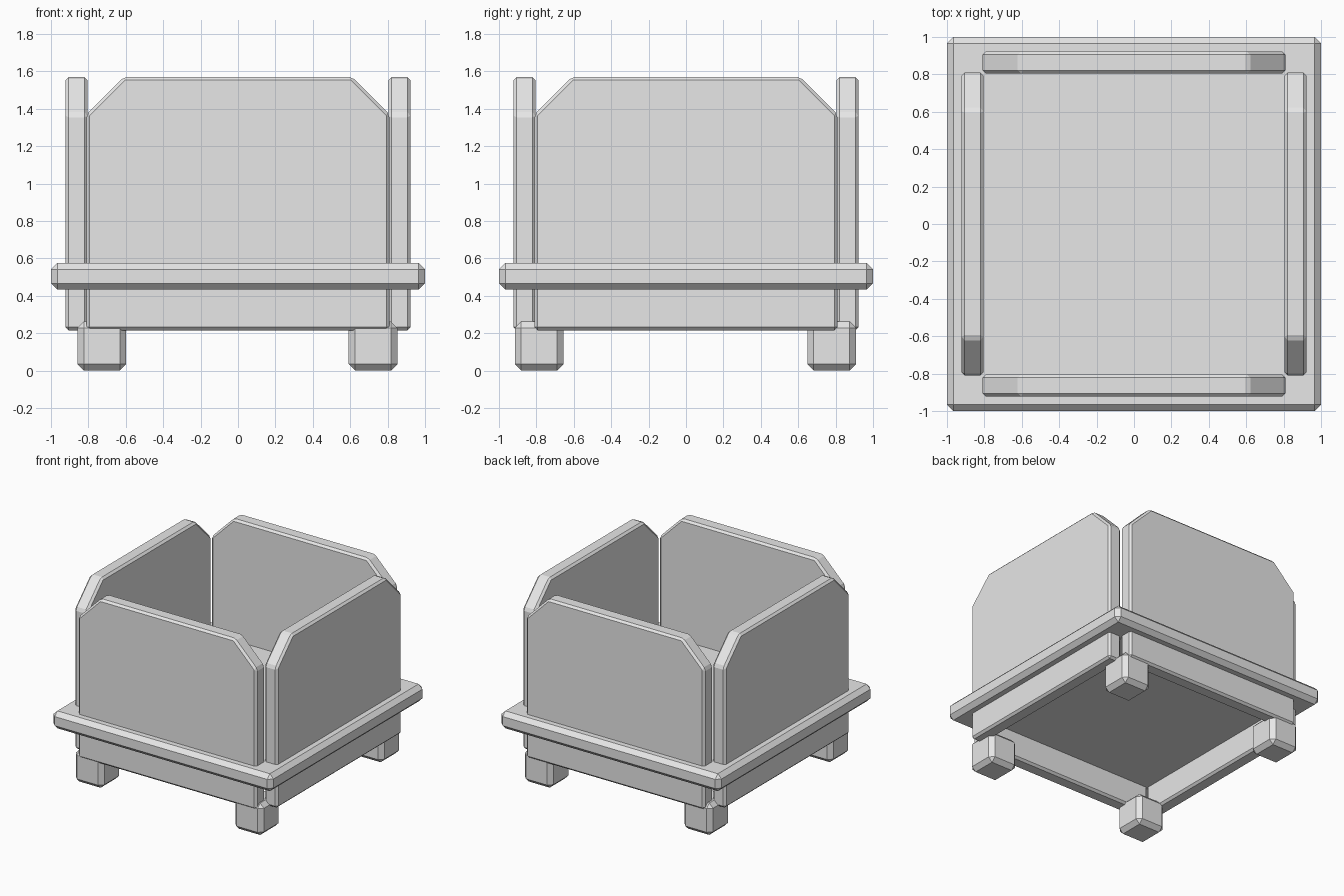
import bpy
import bmesh
from math import radians
from mathutils import Matrix

cube = bpy.data.objects.get("Cube")
if cube:
    bpy.data.objects.remove(cube, do_unlink=True)

# Single material
grey = bpy.data.materials.new("light_grey")
grey.use_nodes = True
colour = (0.8, 0.8, 0.8, 1)
grey.diffuse_color = colour
grey.node_tree.nodes["Principled BSDF"].inputs["Base Color"].default_value = colour


def chamfered_prism(name, profile, y0, y1, chamfer, turn=0):
    """Extrude an x-z profile from y0 to y1, chamfer its edges, turn about z."""
    bm = bmesh.new()
    face = bm.faces.new([bm.verts.new((x, y0, z)) for x, z in profile])
    out = bmesh.ops.extrude_face_region(bm, geom=[face])
    moved = [g for g in out["geom"] if isinstance(g, bmesh.types.BMVert)]
    bmesh.ops.translate(bm, verts=moved, vec=(0, y1 - y0, 0))
    bmesh.ops.recalc_face_normals(bm, faces=bm.faces)
    bmesh.ops.bevel(bm, geom=bm.edges[:], offset=chamfer, segments=1,
                    affect="EDGES", clamp_overlap=True)
    bmesh.ops.transform(bm, verts=bm.verts, matrix=Matrix.Rotation(radians(turn), 4, "Z"))
    bmesh.ops.recalc_face_normals(bm, faces=bm.faces)
    mesh = bpy.data.meshes.new(name)
    bm.to_mesh(mesh)
    bm.free()
    mesh.materials.append(grey)
    obj = bpy.data.objects.new(name, mesh)
    bpy.context.collection.objects.link(obj)
    return obj


def rectangle(x0, x1, z0, z1):
    return [(x0, z0), (x1, z0), (x1, z1), (x0, z1)]


# Base slab with an overhanging rim
chamfered_prism("base_slab", rectangle(-1, 1, 0.432, 0.575), -1, 1, 0.034)

# Four wall panels with clipped top corners, passing through the slab
half, bottom, top, clip = 0.81, 0.215, 1.57, 0.2
panel = [(-half, bottom), (half, bottom), (half, top - clip),
         (half - clip, top), (clip - half, top), (-half, top - clip)]
for side, turn in (("front", 0), ("left", 90), ("back", 180), ("right", 270)):
    chamfered_prism(side + "_panel", panel, -0.922, -0.805, 0.017, turn)

# Four corner legs
leg = 0.13
for x_side, sx in (("left", 1), ("right", -1)):
    for y_side, sy in (("front", -1), ("back", 1)):
        cx, cy = sx * 0.725 - 0.003, sy * 0.782 - 0.003
        chamfered_prism(f"{y_side}_{x_side}_leg",
                        rectangle(cx - leg, cx + leg, 0, 0.262),
                        cy - leg, cy + leg, 0.034)
